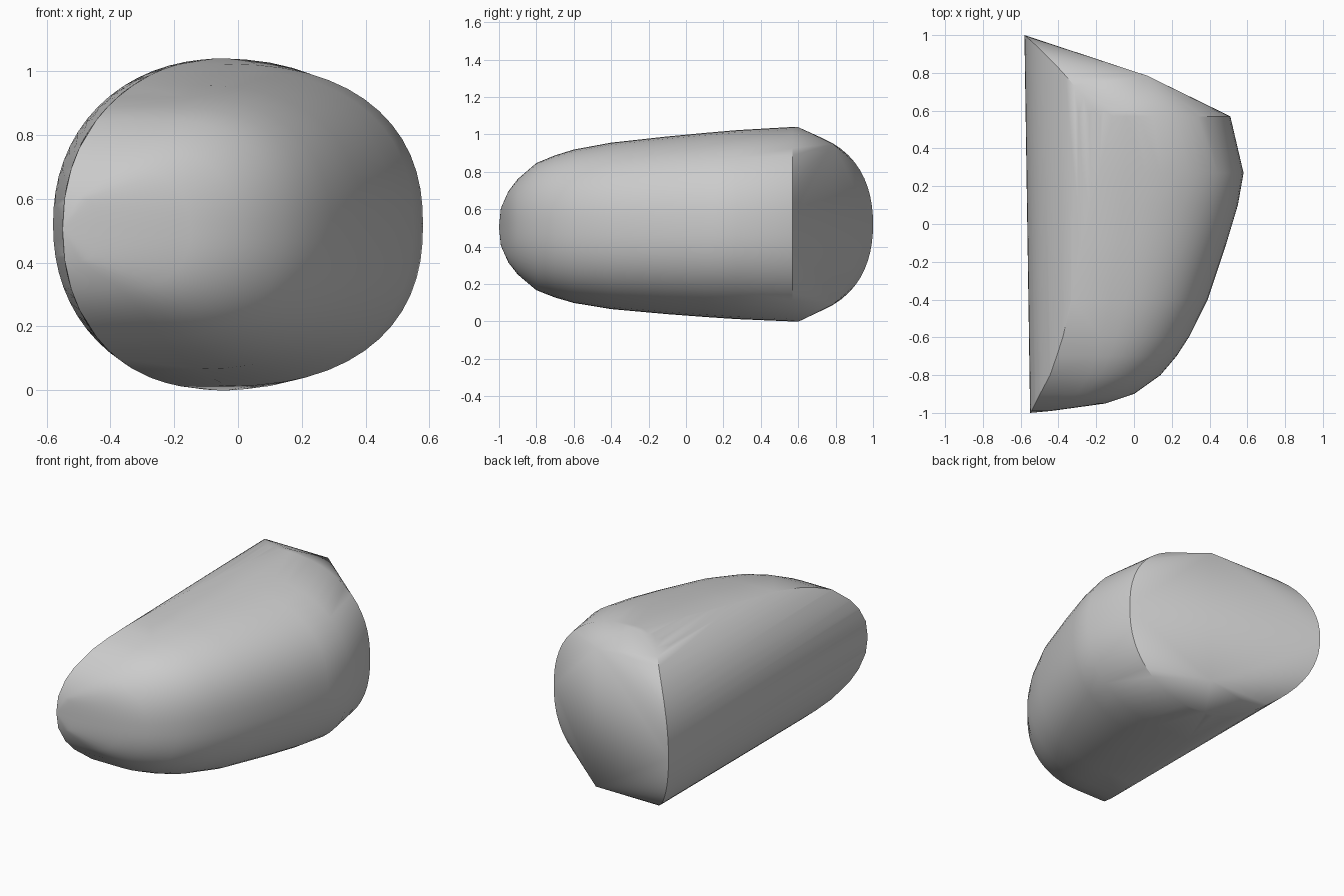
import bpy
import bmesh
from math import radians, pi, sin, cos

default = bpy.data.objects.get("Cube")
if default:
    bpy.data.objects.remove(default, do_unlink=True)

HALF_Z = 0.52
CREST_X = -0.04

# Stations along the body: y, right-hand reach in x, half height
STATIONS = [
    (-1.0, -0.55, 0.0), (-0.99, -0.44, 0.10), (-0.95, -0.15, 0.19),
    (-0.9, 0.0, 0.255), (-0.8, 0.14, 0.34), (-0.7, 0.225, 0.38),
    (-0.6, 0.29, 0.41), (-0.4, 0.39, 0.445), (-0.1, 0.49, 0.475),
    (0.1, 0.55, 0.492), (0.27, 0.58, 0.505), (0.57, 0.51, 0.52),
]


def outline(offset, half, power):
    """Relative width of a superellipse at a height offset."""
    if half == 0:
        return 0.0
    ratio = min(abs(offset) / half, 1.0)
    return (1 - ratio ** power) ** (1 / power)


def left_side(y, offset):
    reach = 0.525 + 0.015 * y
    return CREST_X - reach * outline(offset, HALF_Z, 2.15)


def mid_z(y):
    return 0.515 + 0.01 * min(y, 0.5)


def section(y, reach, half, steps=28):
    """Closed cross-section: rounded right half, clipped oval left half."""
    crest = -0.55 + (reach + 0.55) * 0.45
    points = []
    for i in range(steps + 1):
        offset = half * sin(pi * (i / steps - 0.5))
        right = crest + (reach - crest) * outline(offset, half, 2.35)
        z = mid_z(y) + offset
        points += [(right, y, z), (left_side(y, offset), y, z)]
    return points


def rear_rim(steps=32):
    """Slanted oval edge of the rear face, swept from crest to far side."""
    points = []
    for i in range(steps + 1):
        angle = pi * (i / steps - 0.5)
        offset = HALF_Z * sin(angle)
        x = left_side(1, offset)
        t = (-0.58 - x) / -0.54
        y = 1.0 - 0.46 * t - 0.18 * t * t
        points.append((x, max(y, 0.6), mid_z(y) + offset))
    return points


# Body: one convex skin over the stations and the rear face
bm = bmesh.new()
cloud = rear_rim()
for station in STATIONS:
    cloud += section(*station)
# Upper and lower corners of the ridge across the rear face
for side in (-1, 1):
    cloud.append((0.07, 0.785, HALF_Z + side * 0.43))
for point in cloud:
    bm.verts.new(point)
bmesh.ops.remove_doubles(bm, verts=bm.verts[:], dist=0.002)
result = bmesh.ops.convex_hull(bm, input=bm.verts[:], use_existing_faces=False)
loose = [v for v in bm.verts if not v.link_faces]
bmesh.ops.delete(bm, geom=loose, context='VERTS')
bmesh.ops.dissolve_limit(bm, angle_limit=radians(0.5),
                         verts=bm.verts[:], edges=bm.edges[:])
bmesh.ops.recalc_face_normals(bm, faces=bm.faces[:])

mesh = bpy.data.meshes.new("rounded_body")
bm.to_mesh(mesh)
bm.free()
body = bpy.data.objects.new("rounded_body", mesh)
bpy.context.collection.objects.link(body)

# Soft sides with a crisp rear edge
bpy.ops.object.select_all(action='DESELECT')
body.select_set(True)
bpy.context.view_layer.objects.active = body
bpy.ops.object.shade_smooth_by_angle(angle=radians(28))
